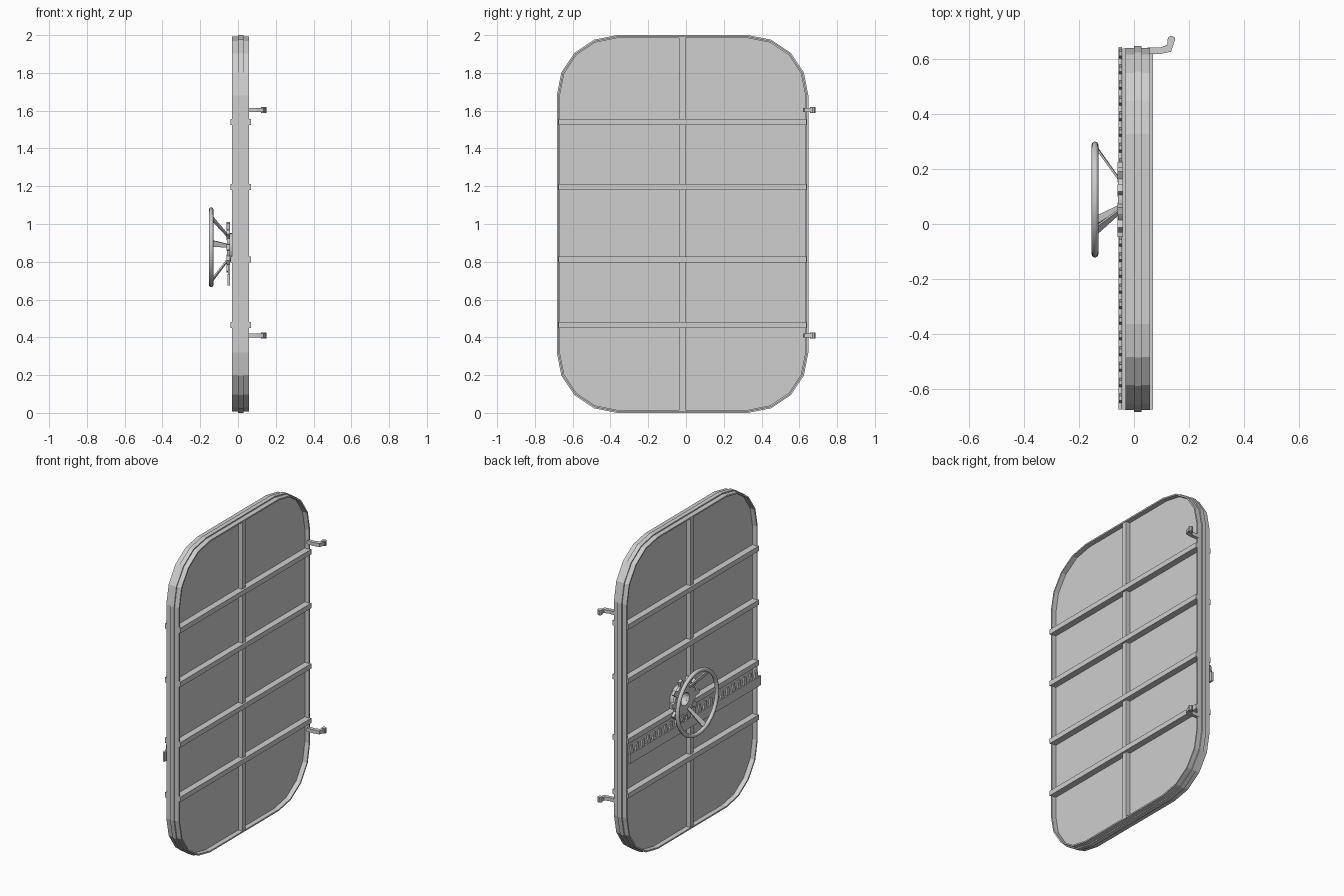
import bpy, bmesh, math
from mathutils import Vector

old = bpy.data.objects.get("Cube")
if old:
    bpy.data.objects.remove(old, do_unlink=True)

steel = bpy.data.materials.new("grey_steel")
steel.use_nodes = True
GREY = (0.62, 0.62, 0.62, 1)
steel.diffuse_color = GREY
steel.node_tree.nodes["Principled BSDF"].inputs["Base Color"].default_value = GREY

Y0, Y1, Z0, Z1, CORNER = -0.684, 0.648, 0.0, 2.0, 0.32
PANEL = (0.0, 0.028)      # x extent of the door sheet
MID = 0.014               # mirror plane of the two door faces


def finish(name, bm):
    bmesh.ops.recalc_face_normals(bm, faces=bm.faces)
    mesh = bpy.data.meshes.new(name)
    bm.to_mesh(mesh)
    bm.free()
    mesh.materials.append(steel)
    obj = bpy.data.objects.new(name, mesh)
    bpy.context.collection.objects.link(obj)
    return obj


def prism(name, pts, a, b, axis="x", hole=None):
    """Extrude a flat outline from a to b, with an optional matching hole outline."""
    place = (lambda p, h: (h, p[0], p[1])) if axis == "x" else (lambda p, h: (p[0], p[1], h))
    bm = bmesh.new()
    rings = [[[bm.verts.new(place(p, h)) for p in loop] for h in (a, b)]
             for loop in ([pts, hole] if hole else [pts])]
    n = len(pts)
    for low, high in rings:
        for i in range(n):
            j = (i + 1) % n
            bm.faces.new((low[i], low[j], high[j], high[i]))
    for k in (0, 1):
        if hole:
            o, c = rings[0][k], rings[1][k]
            for i in range(n):
                j = (i + 1) % n
                bm.faces.new((o[i], o[j], c[j], c[i]))
        else:
            bm.faces.new(rings[0][k])
    return finish(name, bm)


def box(name, x, y, z):
    pts = [(y[0], z[0]), (y[1], z[0]), (y[1], z[1]), (y[0], z[1])]
    return prism(name, pts, x[0], x[1])


def circle(cy, cz, r, n):
    return [(cy + r * math.cos(math.tau * i / n), cz + r * math.sin(math.tau * i / n))
            for i in range(n)]


def door_outline(inset):
    """Rounded rectangle with four segments per corner."""
    pts = []
    corners = [(Y1 - CORNER, Z1 - CORNER), (Y0 + CORNER, Z1 - CORNER),
               (Y0 + CORNER, Z0 + CORNER), (Y1 - CORNER, Z0 + CORNER)]
    for q, (cy, cz) in enumerate(corners):
        for s in range(5):
            t = math.pi / 2 * (q + s / 4)
            pts.append((cy + (CORNER - inset) * math.cos(t), cz + (CORNER - inset) * math.sin(t)))
    return pts


# Door sheet
prism("door_panel", door_outline(0), *PANEL)

# Rim and stiffening bars on both faces
for side, s in (("inner", 1), ("outer", -1)):
    def out(depth):
        return (MID + s * 0.01, MID + s * depth)
    prism(side + "_rim", door_outline(0.007), *out(0.045), hole=door_outline(0.016))
    box(side + "_vertical_bar", out(0.042), (-0.037, -0.003), (0.01, 1.99))
    for i, z in enumerate((0.465, 0.812, 1.197, 1.54)):
        box(f"{side}_cross_bar_{i + 1}", out(0.055), (-0.676, 0.639), (z - 0.016, z + 0.016))

# Hinge arms: bent strip with a rounded pin at the end
arm = [(0.05, 0.619), (0.095, 0.619), (0.135, 0.627), (0.149, 0.672),
       (0.123, 0.672), (0.121, 0.652), (0.095, 0.642), (0.05, 0.642)]
for label, z in (("lower", 0.41), ("upper", 1.603)):
    prism(label + "_hinge_arm", arm, z - 0.011, z + 0.011, axis="z")
    prism(label + "_hinge_pin", circle(0.136, 0.671, 0.014, 10), z - 0.016, z + 0.016, axis="z")

# Sliding toothed rack
RACK = (-0.056, -0.043)
box("rack_bar", RACK, (-0.676, 0.645), (0.675, 0.735))
pitch = 0.057
for i in range(23):
    y = 0.62 - pitch * i
    prism(f"rack_tooth_{i + 1}", [(y - 0.018, 0.73), (y + 0.018, 0.73), (y + 0.008, 0.785),
                                  (y - 0.008, 0.785)], RACK[0] + 0.002, RACK[1])

# Gear with square teeth and an open hub
CY, CZ = 0.089, 0.877
prism("gear_disc", circle(CY, CZ, 0.105, 40), -0.058, -0.042, hole=circle(CY, CZ, 0.04, 40))
for i in range(10):
    t = math.tau * i / 10
    u, v = Vector((math.cos(t), math.sin(t))), Vector((-math.sin(t), math.cos(t)))
    c = Vector((CY, CZ))
    prism(f"gear_tooth_{i + 1}", [c + u * 0.09 - v * 0.018, c + u * 0.137 - v * 0.014,
                                  c + u * 0.137 + v * 0.014, c + u * 0.09 + v * 0.018],
          -0.06, -0.042)
prism("gear_shaft", circle(CY, CZ, 0.075, 24), -0.045, 0.005, hole=circle(CY, CZ, 0.04, 24))

# Hand wheel
bpy.ops.mesh.primitive_torus_add(location=(-0.142, CY, CZ), rotation=(0, math.pi / 2, 0),
                                 major_radius=0.199, minor_radius=0.0125,
                                 major_segments=32, minor_segments=8)
wheel = bpy.context.object
wheel.name = "hand_wheel"
wheel.data.materials.append(steel)
bpy.ops.object.shade_smooth_by_angle(angle=math.radians(50))

# Tapered flat spokes slanting from the gear out to the wheel
for i in range(3):
    t = math.radians(6 + 120 * i)
    u, v = Vector((0, math.cos(t), math.sin(t))), Vector((0, -math.sin(t), math.cos(t)))
    hub = Vector((-0.05, CY, CZ)) + u * 0.068
    rim = Vector((-0.142, CY, CZ)) + u * 0.197
    flat = (rim - hub).cross(v).normalized() * 0.004
    bm = bmesh.new()
    ends = [[bm.verts.new(p + v * w * a + flat * b) for a, b in ((-1, -1), (1, -1), (1, 1), (-1, 1))]
            for p, w in ((hub, 0.009), (rim, 0.018))]
    for k in range(4):
        j = (k + 1) % 4
        bm.faces.new((ends[0][k], ends[0][j], ends[1][j], ends[1][k]))
    for end in ends:
        bm.faces.new(end)
    finish(f"wheel_spoke_{i + 1}", bm)
